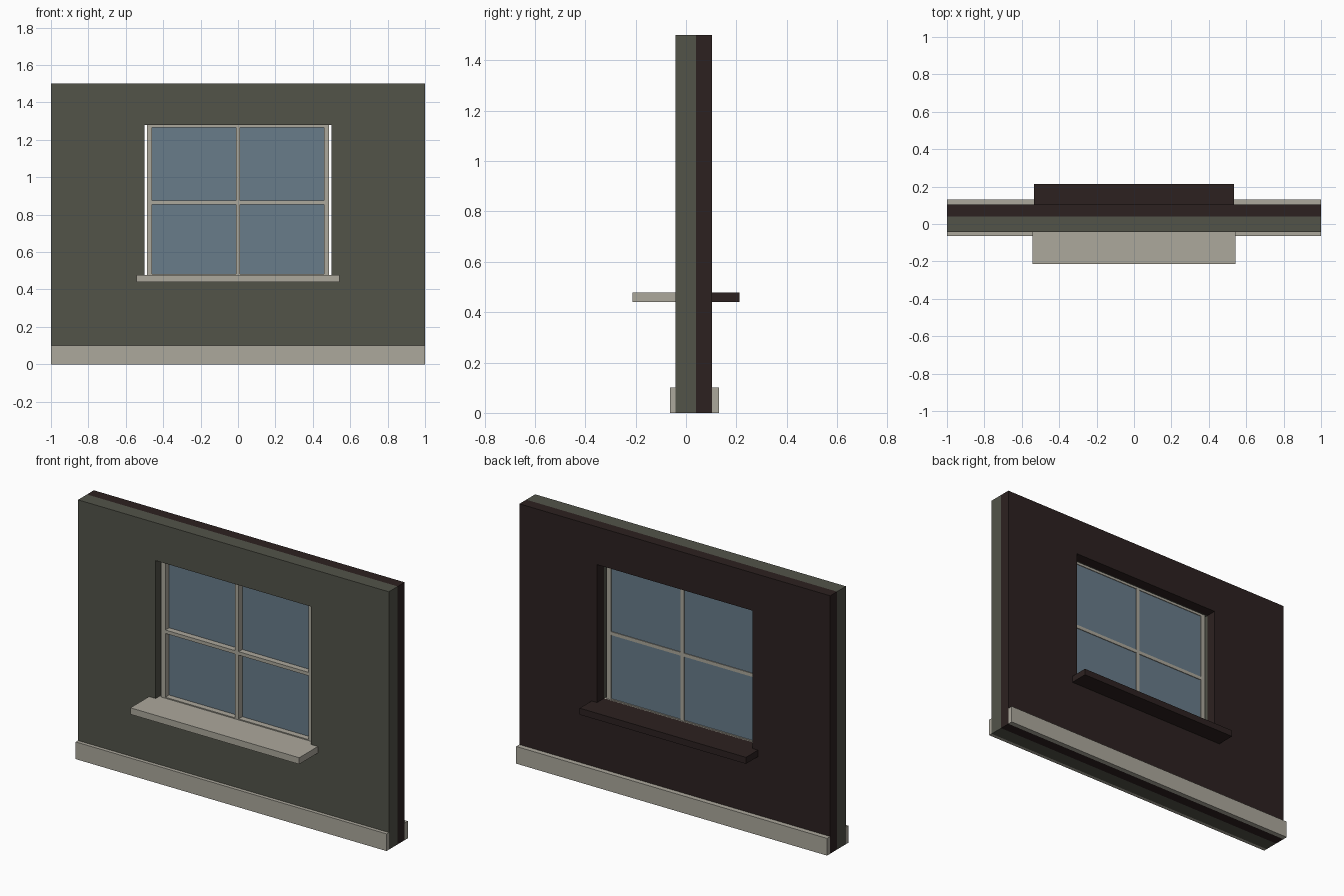
import bpy, bmesh

if "Cube" in bpy.data.objects:
    bpy.data.objects.remove(bpy.data.objects["Cube"])


def material(name, r, g, b):
    lin = [((c / 255 + 0.055) / 1.055) ** 2.4 for c in (r, g, b)]
    m = bpy.data.materials.new(name)
    m.diffuse_color = (*lin, 1)
    m.use_nodes = True
    m.node_tree.nodes["Principled BSDF"].inputs["Base Color"].default_value = m.diffuse_color
    return m


OUTER = material("grey_green_wall", 82, 83, 73)
INNER = material("dark_brown_wall", 44, 33, 32)
TRIM = material("beige_trim", 172, 168, 156)
GLASS = material("blue_glass", 104, 124, 138)


def panel(name, xs, zs, y0, y1, mat, holes=()):
    """Slab between y0 and y1 over the grid xs by zs, leaving out hole cells."""
    bm = bmesh.new()
    v = [[bm.verts.new((x, y0, z)) for z in zs] for x in xs]
    for i in range(len(xs) - 1):
        for j in range(len(zs) - 1):
            if (i, j) not in holes:
                bm.faces.new((v[i][j], v[i + 1][j], v[i + 1][j + 1], v[i][j + 1]))
    bmesh.ops.delete(bm, geom=[w for w in bm.verts if not w.link_faces], context='VERTS')
    ext = bmesh.ops.extrude_face_region(bm, geom=bm.faces[:], use_keep_orig=True)
    moved = [g for g in ext["geom"] if isinstance(g, bmesh.types.BMVert)]
    bmesh.ops.translate(bm, verts=moved, vec=(0, y1 - y0, 0))
    bmesh.ops.recalc_face_normals(bm, faces=bm.faces[:])
    # merge the grid back into large flat faces
    bmesh.ops.dissolve_limit(bm, angle_limit=0.01, verts=bm.verts[:], edges=bm.edges[:])
    me = bpy.data.meshes.new(name)
    bm.to_mesh(me)
    bm.free()
    me.materials.append(mat)
    ob = bpy.data.objects.new(name, me)
    bpy.context.collection.objects.link(ob)
    return ob


# two wall layers with a window opening
wall_x, wall_z = (-1, -0.5, 0.5, 1), (0, 0.46, 1.28, 1.5)
panel("outer_wall", wall_x, wall_z, -0.042, 0.04, OUTER, {(1, 1)})
panel("inner_wall", wall_x, wall_z, 0.04, 0.103, INNER, {(1, 1)})

# skirting boards on both sides
panel("front_skirting", (-1, 1), (0, 0.1), -0.063, -0.042, TRIM)
panel("back_skirting", (-1, 1), (0, 0.1), 0.103, 0.132, TRIM)

# window sills, running into the opening
panel("front_sill", (-0.543, 0.543), (0.44, 0.478), -0.213, 0.04, TRIM)
panel("back_sill", (-0.535, 0.535), (0.44, 0.478), 0.04, 0.213, INNER)

# four-pane sash
bars_x = (-0.487, -0.46, -0.011, 0.011, 0.46, 0.487)
bars_z = (0.455, 0.484, 0.855, 0.875, 1.266, 1.295)
panel("window_frame", bars_x, bars_z, -0.01, 0.034, TRIM,
      {(1, 1), (3, 1), (1, 3), (3, 3)})
panel("window_glass", (-0.465, 0.465), (0.475, 1.275), 0.024, 0.03, GLASS)
